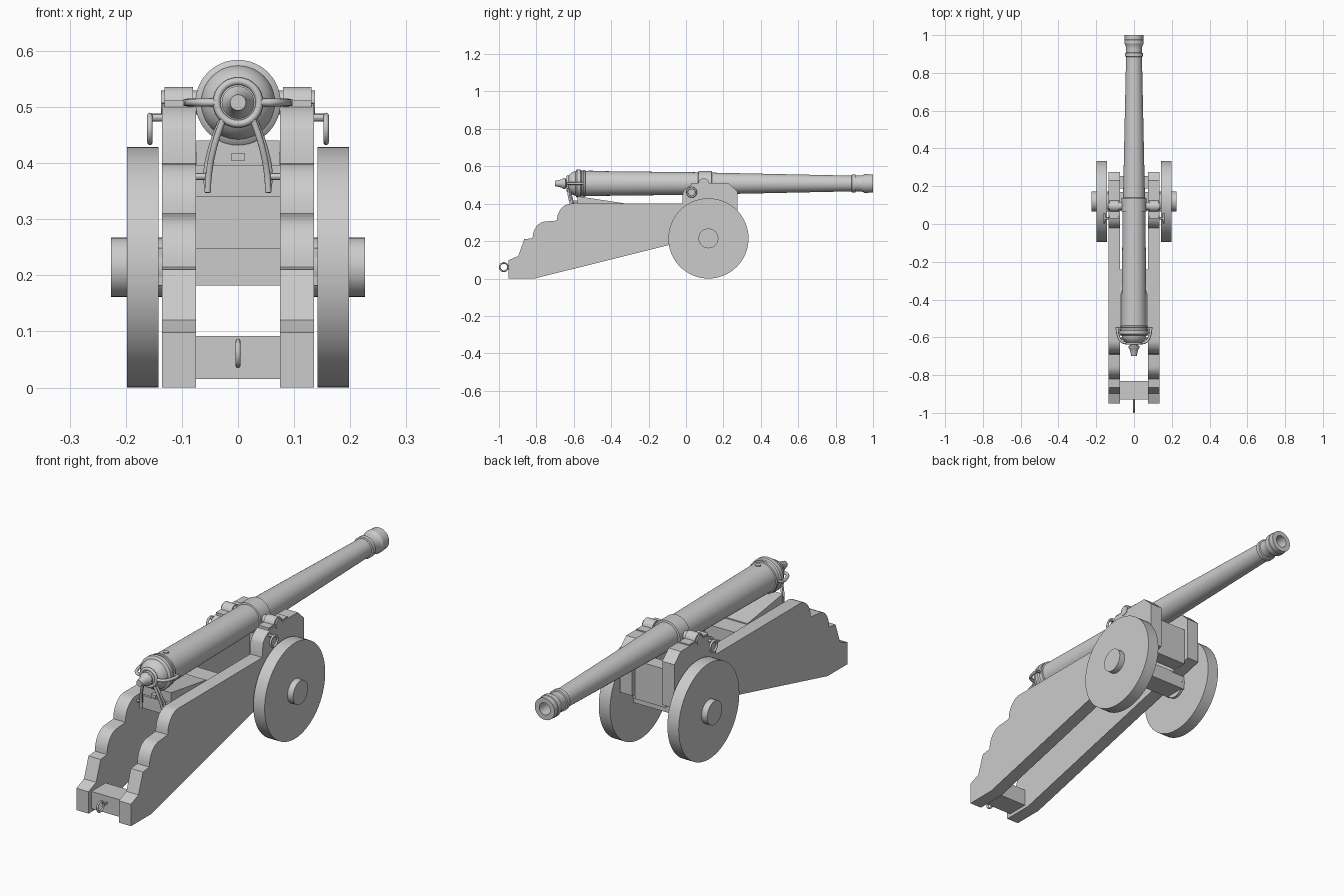
import bpy, bmesh, math
from mathutils import Vector, Matrix

if "Cube" in bpy.data.objects:
    bpy.data.objects.remove(bpy.data.objects["Cube"])

iron = bpy.data.materials.new("plain light grey")
iron.diffuse_color = (0.6, 0.6, 0.6, 1)
iron.use_nodes = True
iron.node_tree.nodes["Principled BSDF"].inputs["Base Color"].default_value = iron.diffuse_color
AXIS_Z = 0.508          # height of the barrel centre line
TRUNNION_Y = 0.095


def finish(name, bm, angle=30):
    bmesh.ops.remove_doubles(bm, verts=bm.verts, dist=1e-6)
    bmesh.ops.recalc_face_normals(bm, faces=bm.faces)
    mesh = bpy.data.meshes.new(name)
    bm.to_mesh(mesh)
    bm.free()
    mesh.materials.append(iron)
    ob = bpy.data.objects.new(name, mesh)
    bpy.context.collection.objects.link(ob)
    if angle:
        bpy.ops.object.select_all(action='DESELECT')
        ob.select_set(True)
        bpy.context.view_layer.objects.active = ob
        bpy.ops.object.shade_smooth_by_angle(angle=math.radians(angle))
    return ob


def extrude_x(name, outline, x0, x1, angle=0):
    """Extrude a (y, z) outline from x0 to x1."""
    bm = bmesh.new()
    face = bm.faces.new([bm.verts.new((x0, y, z)) for y, z in outline])
    res = bmesh.ops.extrude_face_region(bm, geom=[face])
    verts = [v for v in res["geom"] if isinstance(v, bmesh.types.BMVert)]
    bmesh.ops.translate(bm, verts=verts, vec=(x1 - x0, 0, 0))
    return finish(name, bm, angle)


def box(name, x0, x1, y0, y1, z0, z1):
    return extrude_x(name, [(y0, z0), (y1, z0), (y1, z1), (y0, z1)], x0, x1)


def cylinder(name, a, b, r, segs=32):
    a, b = Vector(a), Vector(b)
    bm = bmesh.new()
    rot = (b - a).to_track_quat('Z', 'Y').to_matrix().to_4x4()
    bmesh.ops.create_cone(bm, cap_ends=True, segments=segs, radius1=r, radius2=r,
                          depth=(b - a).length,
                          matrix=Matrix.Translation((a + b) / 2) @ rot)
    return finish(name, bm)


def lathe_y(name, profile, z, segs=48):
    """Revolve (y, radius) pairs about a line along y."""
    bm = bmesh.new()
    verts = [bm.verts.new((0, y, z + r)) for y, r in profile]
    edges = [bm.edges.new(p) for p in zip(verts, verts[1:])]
    bmesh.ops.spin(bm, geom=verts + edges, cent=(0, 0, z), axis=(0, 1, 0),
                   angle=2 * math.pi, steps=segs)
    return finish(name, bm)


def ring(name, centre, normal, major, minor):
    bm = bmesh.new()
    n, m = 28, 8
    rot = Vector(normal).to_track_quat('Z', 'Y')
    grid = []
    for i in range(n):
        a = 2 * math.pi * i / n
        row = []
        for j in range(m):
            b = 2 * math.pi * j / m
            d = major + minor * math.cos(b)
            p = Vector((d * math.cos(a), d * math.sin(a), minor * math.sin(b)))
            row.append(bm.verts.new(rot @ p + Vector(centre)))
        grid.append(row)
    for i in range(n):
        for j in range(m):
            k, l = (i + 1) % n, (j + 1) % m
            bm.faces.new((grid[i][j], grid[k][j], grid[k][l], grid[i][l]))
    return finish(name, bm, 60)


def rod(name, points, r):
    """Smooth bent rod through the points."""
    cu = bpy.data.curves.new(name, 'CURVE')
    cu.dimensions = '3D'
    cu.bevel_depth, cu.bevel_resolution, cu.use_fill_caps = r, 2, True
    cu.resolution_u = 6
    sp = cu.splines.new('BEZIER')
    sp.bezier_points.add(len(points) - 1)
    for bp, p in zip(sp.bezier_points, points):
        bp.co = p
        bp.handle_left_type = bp.handle_right_type = 'AUTO'
    cu.materials.append(iron)
    ob = bpy.data.objects.new(name, cu)
    bpy.context.collection.objects.link(ob)
    return ob


def arc(cy, cz, ry, rz, a0, a1, n=8):
    return [(cy + ry * math.cos(math.radians(a0 + (a1 - a0) * i / n)),
             cz + rz * math.sin(math.radians(a0 + (a1 - a0) * i / n))) for i in range(n + 1)]


# Barrel with knob, rounded breech, bands, flared muzzle and bore
breech = arc(-0.585, 0, 0.055, 0.066, 165, 95, 7)
lathe_y("barrel", [(-0.70, 0), (-0.70, 0.014), (-0.665, 0.022), (-0.655, 0.029),
                   (-0.645, 0.029), (-0.642, 0.02)] + breech +
        [(-0.588, 0.07), (-0.583, 0.076), (-0.565, 0.076), (-0.56, 0.07),
         (-0.55, 0.068), (-0.548, 0.072), (-0.54, 0.072), (-0.538, 0.067),
         (0.065, 0.06), (0.067, 0.066), (0.137, 0.066), (0.139, 0.058),
         (0.885, 0.042), (0.887, 0.048), (0.905, 0.048), (0.907, 0.042),
         (0.93, 0.042), (0.945, 0.045), (0.955, 0.051), (0.975, 0.051),
         (0.977, 0.049), (1.0, 0.049), (1.0, 0.027), (0.75, 0.027), (0.75, 0)], AXIS_Z)
cylinder("touch_hole_rim", (0, -0.51, AXIS_Z + 0.05), (0, -0.51, AXIS_Z + 0.07), 0.012, 20)
cylinder("trunnions", (-0.137, TRUNNION_Y, AXIS_Z), (0.137, TRUNNION_Y, AXIS_Z), 0.021)
ring("breech_collar", (0, -0.632, AXIS_Z), (0, 1, 0), 0.038, 0.007)

# Stepped outline shared by both cheeks
cheek = ([(-0.95, 0), (-0.81, 0), (0.275, 0.27), (0.275, 0.465), (0.23, 0.507)]
         + arc(0.07, 0.44, 0.09, 0.067, 90, 165, 7)
         + [(-0.02, 0.4)]
         + arc(-0.615, 0.31, 0.075, 0.09, 90, 180)
         + arc(-0.75, 0.215, 0.07, 0.09, 90, 180)
         + [(-0.865, 0.21), (-0.897, 0.12), (-0.95, 0.098)])

for s, side in ((-1, "left"), (1, "right")):
    extrude_x(side + "_cheek", cheek, s * 0.075, s * 0.135, 25)

    # Wheel and hub
    cylinder(side + "_wheel", (s * 0.142, 0.12, 0.2145), (s * 0.198, 0.12, 0.2145), 0.2145, 64)
    cylinder(side + "_hub", (s * 0.13, 0.12, 0.2145), (s * 0.226, 0.12, 0.2145), 0.053)

    # Strap arched over the trunnion
    strap = ([(0.03, 0.5), (0.165, 0.5), (0.165, 0.512)]
             + arc(TRUNNION_Y, 0.507, 0.029, 0.029, 10, 170, 12) + [(0.03, 0.512)])
    extrude_x(side + "_trunnion_strap", strap, s * 0.08, s * 0.131, 25)

    # Outer ring bolt
    cylinder(side + "_ring_bolt", (s * 0.13, 0.03, 0.481), (s * 0.16, 0.03, 0.481), 0.007, 12)
    ring(side + "_side_ring", (s * 0.157, 0.03, 0.461), (1, 0, 0), 0.024, 0.005)

    # Breech handle, hanging link and inner bolt
    rod(side + "_breech_handle", [(s * 0.036, -0.632, AXIS_Z), (s * 0.066, -0.622, AXIS_Z),
                                  (s * 0.084, -0.59, AXIS_Z), (s * 0.09, -0.55, AXIS_Z)], 0.007)
    cylinder(side + "_handle_pin", (s * 0.06, -0.552, AXIS_Z), (s * 0.097, -0.552, AXIS_Z), 0.006, 12)
    rod(side + "_hanging_link", [(s * 0.025, -0.632, 0.482), (s * 0.041, -0.625, 0.435),
                                 (s * 0.052, -0.612, 0.38), (s * 0.054, -0.61, 0.348)], 0.006)
    rod(side + "_hanging_link_return", [(s * 0.028, -0.622, 0.482), (s * 0.046, -0.612, 0.435),
                                        (s * 0.057, -0.6, 0.38), (s * 0.054, -0.61, 0.348)], 0.005)
    cylinder(side + "_inner_bolt", (s * 0.05, -0.606, 0.376), (s * 0.078, -0.606, 0.376), 0.006, 12)

# Cross members between the cheeks
box("rear_transom", -0.076, 0.076, -0.93, -0.83, 0.015, 0.092)
box("front_transom", -0.076, 0.076, 0.187, 0.253, 0.248, 0.42)
box("axle_beam", -0.142, 0.142, 0.07, 0.17, 0.182, 0.249)
box("bed_plank", -0.076, 0.076, -0.59, -0.24, 0.34, 0.397)

# Elevating wedge with its small handle
extrude_x("wedge", [(-0.58, 0.396), (-0.33, 0.396), (-0.33, 0.402), (-0.58, 0.44)], -0.074, 0.074)
box("wedge_handle", -0.012, 0.012, -0.6, -0.575, 0.404, 0.418)

# Tail ring
ring("tail_ring", (0, -0.974, 0.061), (1, 0, 0), 0.022, 0.0045)
cylinder("tail_ring_bolt", (0, -0.955, 0.061), (0, -0.92, 0.061), 0.005, 12)
